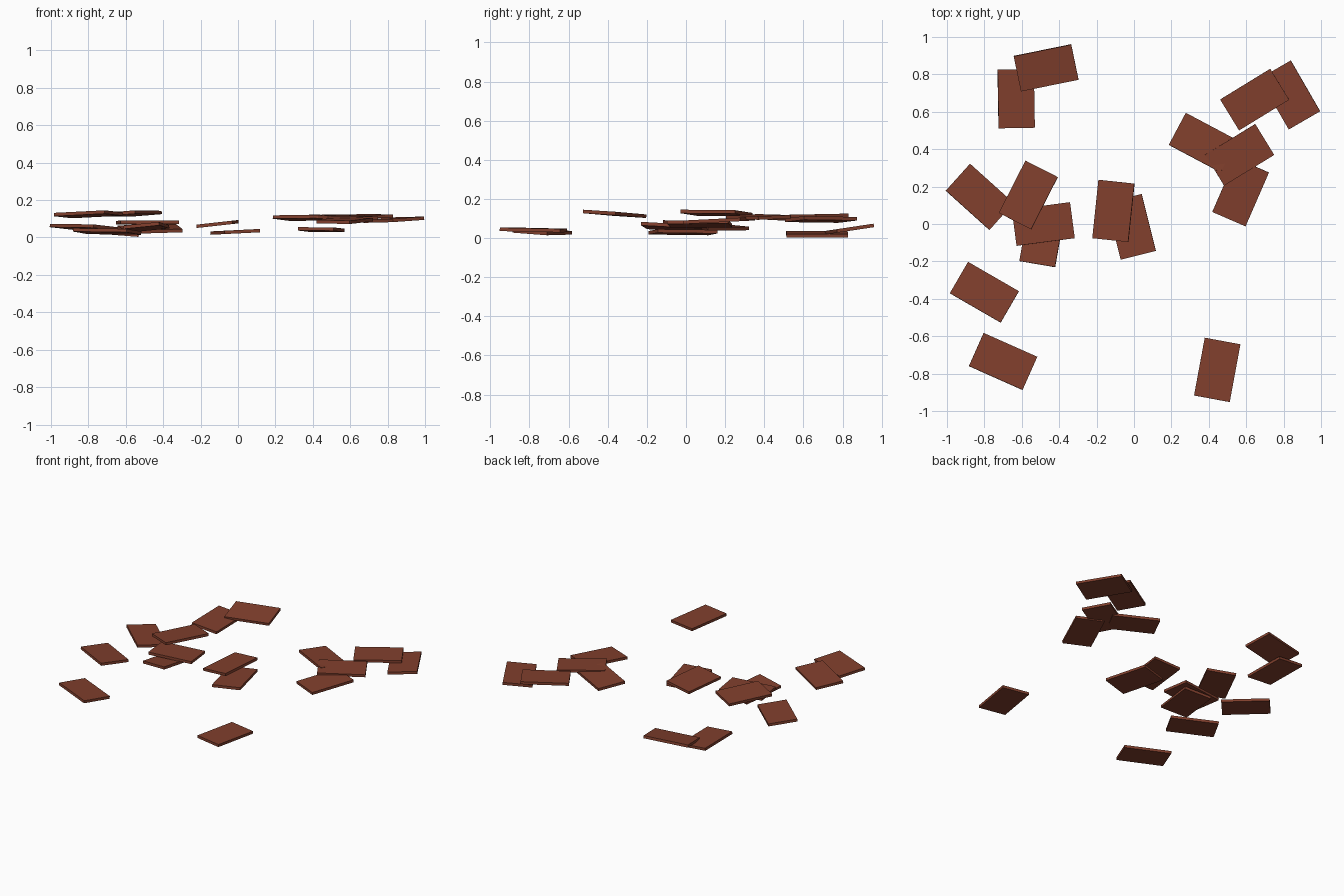
import bpy
from math import radians, cos, sin
from mathutils import Matrix, Vector

cube = bpy.data.objects.get("Cube")
if cube:
    bpy.data.objects.remove(cube, do_unlink=True)

LENGTH, WIDTH, THICK = 0.314, 0.194, 0.018

clay = bpy.data.materials.new("reddish_brown_clay")
clay.use_nodes = True
colour = (0.22, 0.05, 0.026, 1)
clay.diffuse_color = colour
clay.node_tree.nodes["Principled BSDF"].inputs["Base Color"].default_value = colour


def add_tile(name, x, y, z, angle, slope_x, slope_y):
    """Flat slab lying on a gently sloping plane, its long side along angle."""
    a = radians(angle)
    normal = Vector((-slope_x, -slope_y, 1)).normalized()
    along = Vector((cos(a), sin(a), slope_x * cos(a) + slope_y * sin(a))).normalized()
    across = normal.cross(along)
    turn = Matrix((along, across, normal)).transposed().to_4x4()
    bpy.ops.mesh.primitive_cube_add(size=1)
    tile = bpy.context.object
    tile.name = name
    tile.data.materials.append(clay)
    tile.matrix_world = (Matrix.Translation((x, y, z)) @ turn
                         @ Matrix.Diagonal((LENGTH, WIDTH, THICK, 1)))


# Scattered tiles by group: x, y, z, heading, slope along x, slope along y
groups = {
    "back_right_tile": [
        (-0.47, 0.835, 0.046, 11.5, 0.0, 0.15),
        (-0.63, 0.67, 0.02, 91, -0.08, 0.0)],
    "middle_right_tile": [
        (-0.825, 0.145, 0.055, -42, -0.06, -0.05),
        (-0.565, 0.155, 0.128, 63, 0.06, -0.04),
        (-0.485, 0.0, 0.08, 7.5, 0.0, -0.02),
        (-0.49, -0.06, 0.056, 80, 0.09, -0.07)],
    "centre_tile": [
        (-0.11, 0.07, 0.072, 84, 0.11, 0.0),
        (-0.015, -0.015, 0.03, 104, 0.05, 0.0)],
    "front_right_tile": [
        (-0.80, -0.365, 0.124, -30, 0.01, -0.07),
        (-0.70, -0.735, 0.032, -24, -0.04, -0.06)],
    "front_left_tile": [
        (0.445, -0.78, 0.042, 79.5, -0.01, -0.02)],
    "back_left_tile": [
        (0.645, 0.665, 0.113, 31.5, 0.0, 0.02),
        (0.833, 0.69, 0.095, -60, 0.06, 0.02),
        (0.37, 0.435, 0.105, -28, -0.02, -0.06),
        (0.565, 0.37, 0.108, 31.5, -0.03, 0.02),
        (0.57, 0.17, 0.09, 66.5, 0.0, 0.05)],
}
for group, tiles in groups.items():
    for number, tile in enumerate(tiles, 1):
        add_tile(f"{group}_{number}", *tile)
